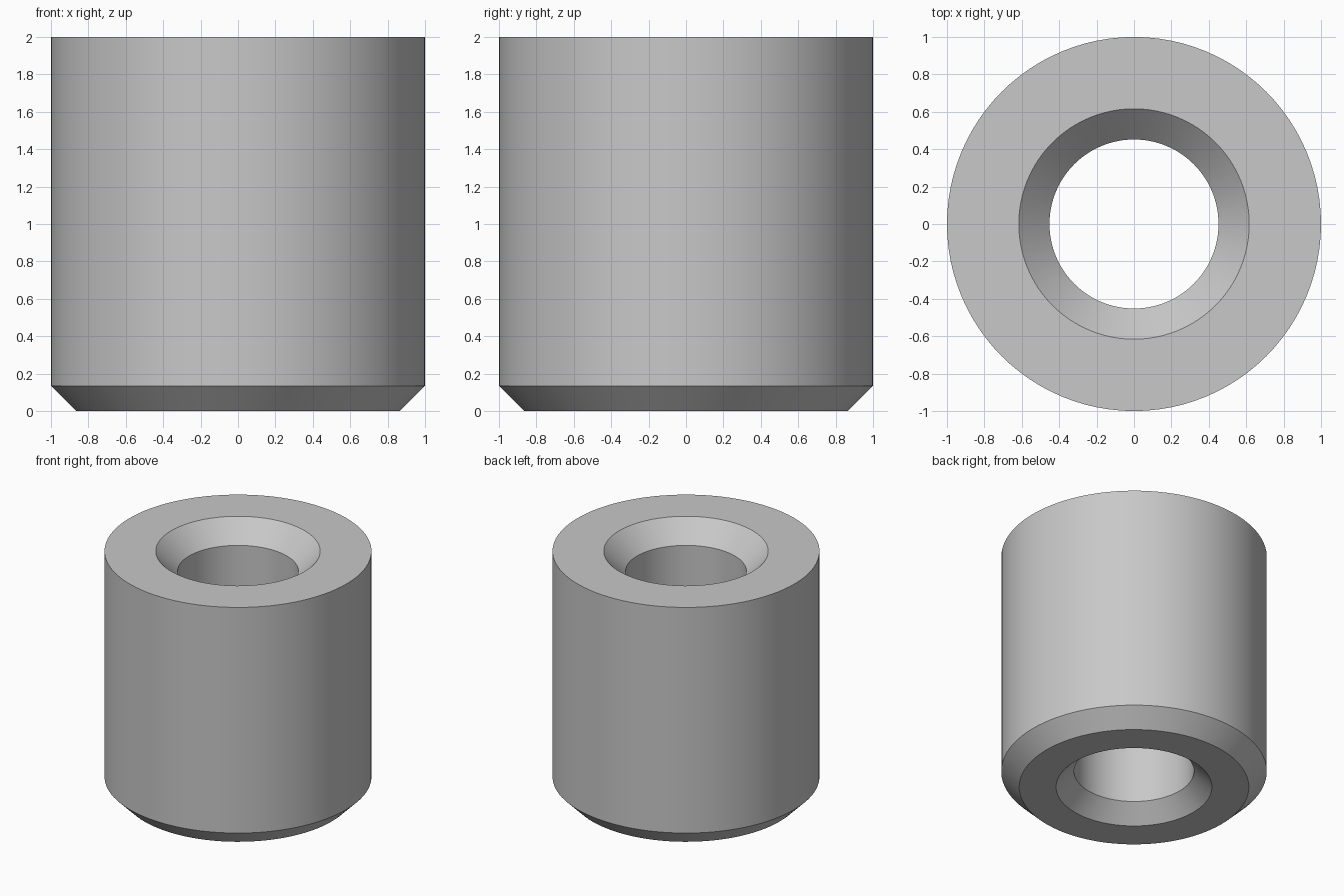
import bpy
import bmesh
from math import tau, radians
from mathutils import Vector

if "Cube" in bpy.data.objects:
    bpy.data.objects.remove(bpy.data.objects["Cube"], do_unlink=True)

SEGMENTS = 96
OUTER, BORE, HEIGHT = 1.0, 0.452, 2.0
BASE_BEVEL = 0.135   # outer and inner chamfer at the bottom
TOP_BEVEL = 0.164    # countersink at the top

# Plain grey metal
grey = bpy.data.materials.new("grey metal")
colour = (0.58, 0.58, 0.58, 1.0)
grey.use_nodes = True
grey.diffuse_color = colour
grey.node_tree.nodes["Principled BSDF"].inputs["Base Color"].default_value = colour

# Closed wall section as (radius, height)
section = [
    (OUTER, HEIGHT),
    (BORE + TOP_BEVEL, HEIGHT),
    (BORE, HEIGHT - TOP_BEVEL),
    (BORE, BASE_BEVEL),
    (BORE + BASE_BEVEL, 0),
    (OUTER - BASE_BEVEL, 0),
    (OUTER, BASE_BEVEL),
]

# Revolve the section into a chamfered sleeve
bm = bmesh.new()
verts = [bm.verts.new((r, 0, z)) for r, z in section]
edges = [bm.edges.new((a, b)) for a, b in zip(verts, verts[1:] + verts[:1])]
bmesh.ops.spin(bm, geom=verts + edges, cent=Vector(), axis=(0, 0, 1),
               angle=tau, steps=SEGMENTS, use_merge=True)
bmesh.ops.remove_doubles(bm, verts=bm.verts, dist=0.0001)
bmesh.ops.recalc_face_normals(bm, faces=bm.faces)
mesh = bpy.data.meshes.new("sleeve")
bm.to_mesh(mesh)
bm.free()
mesh.materials.append(grey)

sleeve = bpy.data.objects.new("sleeve", mesh)
bpy.context.collection.objects.link(sleeve)
bpy.context.view_layer.objects.active = sleeve
sleeve.select_set(True)
bpy.ops.object.shade_smooth_by_angle(angle=radians(30))
